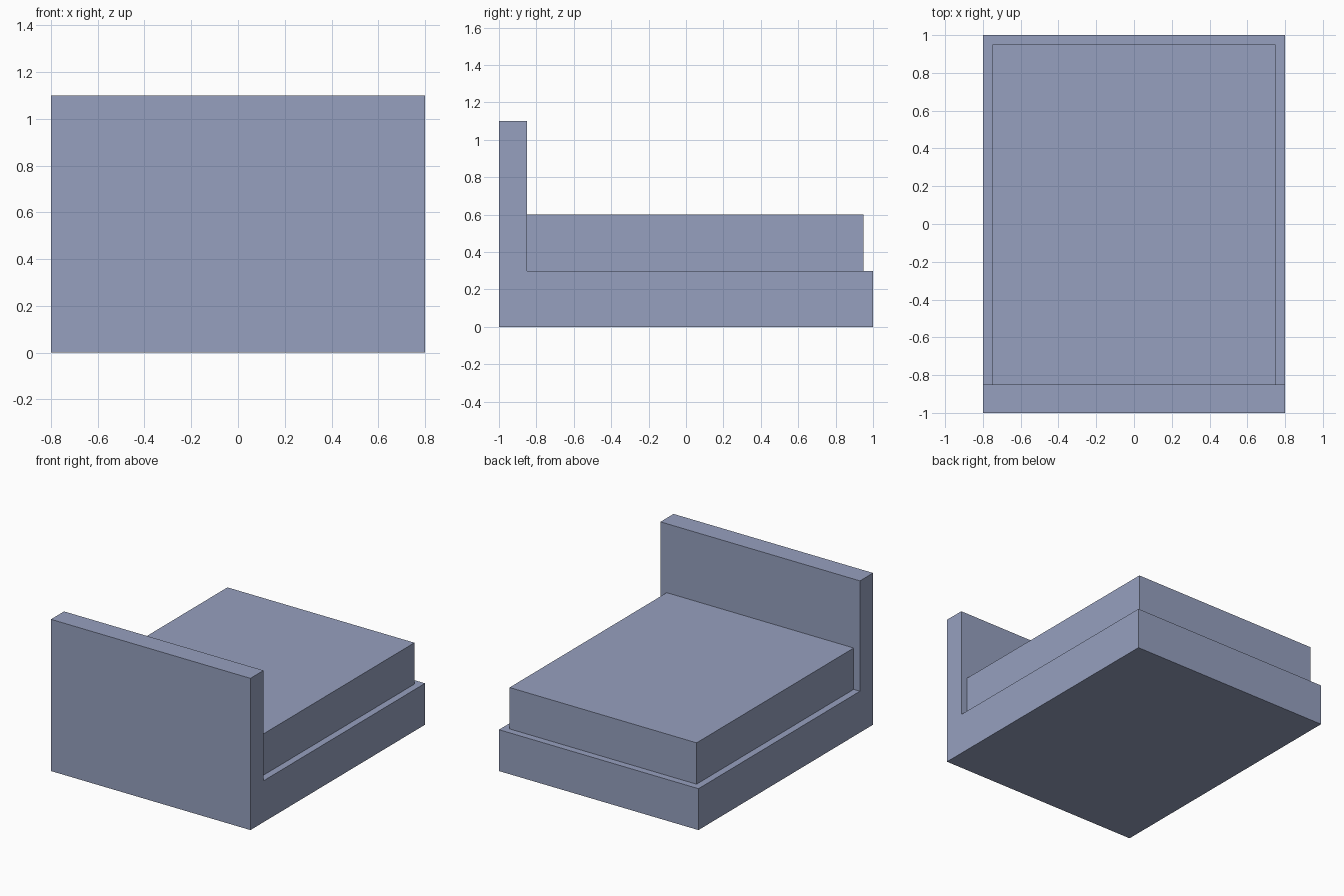
import bpy, bmesh

if "Cube" in bpy.data.objects:
    bpy.data.objects.remove(bpy.data.objects["Cube"])

# Single blue-grey colour
blue_grey = bpy.data.materials.new("blue_grey")
blue_grey.diffuse_color = (0.305, 0.352, 0.521, 1.0)
blue_grey.use_nodes = True
blue_grey.node_tree.nodes["Principled BSDF"].inputs["Base Color"].default_value = blue_grey.diffuse_color


def extrude_profile(name, profile, half_width):
    """Extrude a closed (y, z) side profile along x, centred on x = 0."""
    bm = bmesh.new()
    face = bm.faces.new([bm.verts.new((-half_width, y, z)) for y, z in profile])
    result = bmesh.ops.extrude_face_region(bm, geom=[face])
    verts = [g for g in result["geom"] if isinstance(g, bmesh.types.BMVert)]
    bmesh.ops.translate(bm, verts=verts, vec=(2 * half_width, 0, 0))
    # keep the start cap so the solid is closed
    if not face.is_valid or len(bm.faces) < len(profile) + 2:
        bmesh.ops.holes_fill(bm, edges=bm.edges[:], sides=0)
    bmesh.ops.recalc_face_normals(bm, faces=bm.faces[:])
    mesh = bpy.data.meshes.new(name)
    bm.to_mesh(mesh)
    bm.free()
    mesh.materials.append(blue_grey)
    obj = bpy.data.objects.new(name, mesh)
    bpy.context.collection.objects.link(obj)
    return obj


# Bed base and headboard in one L-shaped piece
extrude_profile("bed_frame", [(-1, 0), (1, 0), (1, 0.3), (-0.85, 0.3),
                              (-0.85, 1.1), (-1, 1.1)], 0.8)

# Mattress, inset from the sides and the foot of the base
extrude_profile("mattress", [(-0.85, 0.3), (0.95, 0.3), (0.95, 0.6),
                             (-0.85, 0.6)], 0.75)
